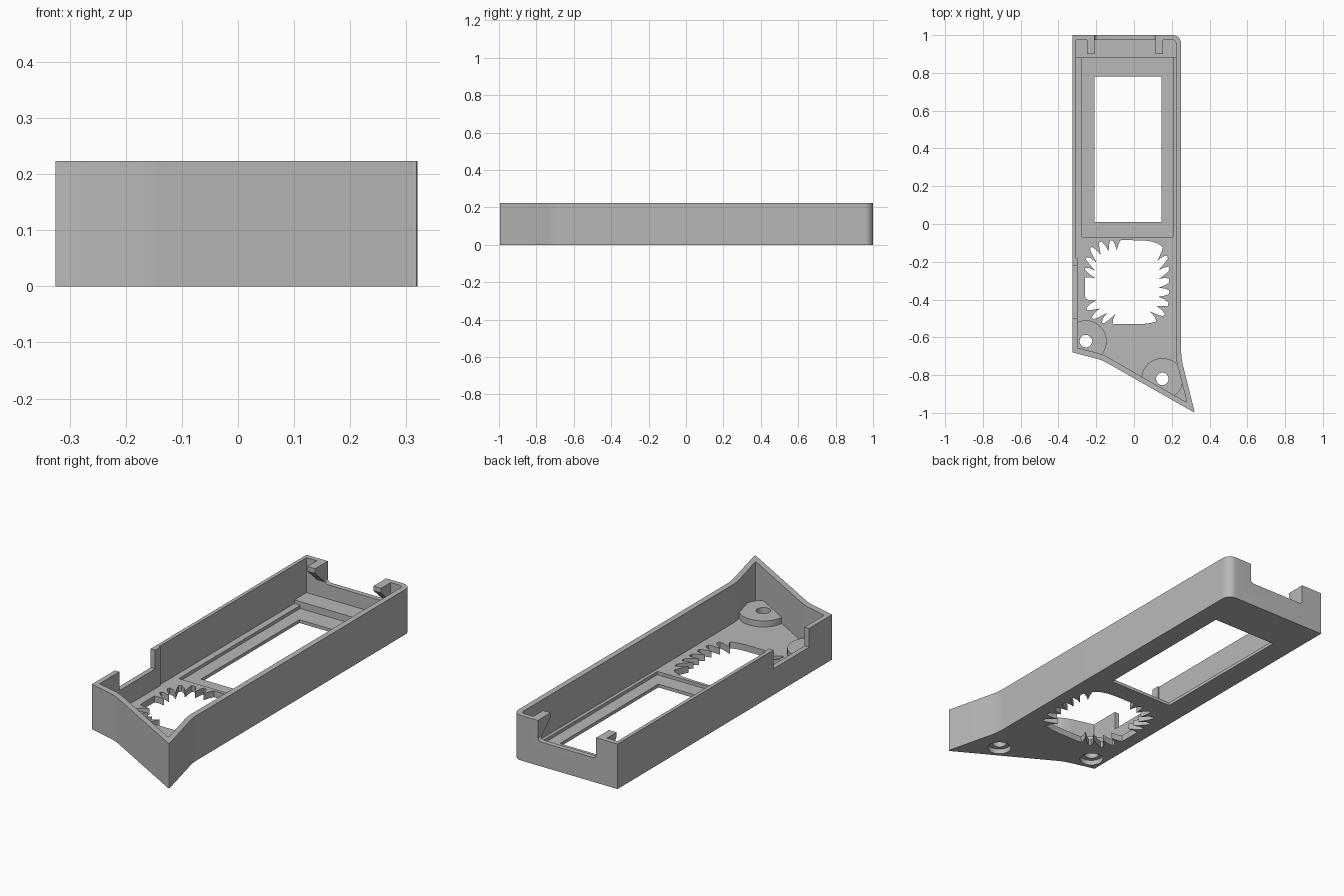
import bpy, bmesh, math
from mathutils import Vector

if "Cube" in bpy.data.objects:
    bpy.data.objects.remove(bpy.data.objects["Cube"], do_unlink=True)

HEIGHT, FLOOR = 0.223, 0.032

grey = bpy.data.materials.new("plain grey")
grey.use_nodes = True
grey.diffuse_color = (0.48, 0.48, 0.48, 1)
grey.node_tree.nodes["Principled BSDF"].inputs["Base Color"].default_value = grey.diffuse_color


def prism(name, pts, lo, hi, axis="z"):
    """Extrude a 2D outline along one axis."""
    place = {"x": lambda a, b, h: (h, a, b),
             "y": lambda a, b, h: (a, h, b),
             "z": lambda a, b, h: (a, b, h)}[axis]
    bm = bmesh.new()
    low = [bm.verts.new(place(a, b, lo)) for a, b in pts]
    high = [bm.verts.new(place(a, b, hi)) for a, b in pts]
    bm.faces.new(low)
    bm.faces.new(high)
    n = len(pts)
    for i in range(n):
        j = (i + 1) % n
        bm.faces.new((low[i], low[j], high[j], high[i]))
    bmesh.ops.recalc_face_normals(bm, faces=bm.faces)
    mesh = bpy.data.meshes.new(name)
    bm.to_mesh(mesh)
    bm.free()
    mesh.materials.append(grey)
    obj = bpy.data.objects.new(name, mesh)
    bpy.context.collection.objects.link(obj)
    return obj


def rect(x0, x1, y0, y1):
    return [(x0, y0), (x1, y0), (x1, y1), (x0, y1)]


def circle(cx, cy, r, n=40):
    return [(cx + r * math.cos(i * math.tau / n), cy + r * math.sin(i * math.tau / n))
            for i in range(n)]


def rounded(corners, steps=8):
    """Outline from (x, y, cut) corners; a cut above zero rounds that corner."""
    out = []
    for i, (x, y, r) in enumerate(corners):
        p = Vector((x, y))
        if not r:
            out.append((x, y))
            continue
        a = p + (Vector(corners[i - 1][:2]) - p).normalized() * r
        b = p + (Vector(corners[(i + 1) % len(corners)][:2]) - p).normalized() * r
        for k in range(steps + 1):
            t = k / steps
            # weighted curve that gives a true arc at right angles
            w = ((1 - t) ** 2, math.sqrt(2) * t * (1 - t), t * t)
            q = (a * w[0] + p * w[1] + b * w[2]) / sum(w)
            out.append((q.x, q.y))
    return out


def combine(obj, tool, operation="DIFFERENCE", keep=False):
    mod = obj.modifiers.new("shape", "BOOLEAN")
    mod.operation, mod.object, mod.solver = operation, tool, "EXACT"
    bpy.context.view_layer.objects.active = obj
    bpy.ops.object.modifier_apply(modifier=mod.name)
    if not keep:
        bpy.data.objects.remove(tool, do_unlink=True)


# Tray shell
outer = rounded([(-0.325, 1, 0), (0.25, 1, 0.045), (0.25, -0.71, 0.03),
                 (0.322, -1, 0.012), (-0.17, -0.72, 0.03), (-0.325, -0.68, 0)])
inner = rounded([(-0.307, 0.975, 0), (0.222, 0.975, 0.02), (0.222, -0.715, 0.03),
                 (0.28, -0.945, 0.012), (-0.165, -0.69, 0.03), (-0.3, -0.655, 0),
                 (-0.3, -0.18, 0), (-0.307, -0.18, 0)])
tray = prism("tray_shell", outer, 0, HEIGHT)
cavity = prism("cavity", inner, FLOOR, 1)
combine(tray, cavity, keep=True)

# Display recess and window
combine(tray, prism("recess", rect(-0.275, 0.206, -0.07, 0.88), 0.016, 0.1))
combine(tray, prism("window", rect(-0.21, 0.145, 0.01, 0.78), -0.1, 0.1))

# Notches in the back wall and the side wall
back_notch = rounded([(-0.208, 0.12, 0.02), (0.112, 0.12, 0.02), (0.112, 0.4, 0), (-0.208, 0.4, 0)])
combine(tray, prism("back_notch", back_notch, 0.9, 1.1, "y"))
combine(tray, prism("side_notch", rect(-0.5, -0.22, 0.13, 0.4), -0.4, -0.28, "x"))


# Ragged opening with curved teeth around a rounded square
def rim(deg, k=1.0):
    c, s = math.cos(math.radians(deg)), math.sin(math.radians(deg))
    r = k * 0.222 / (c ** 4 + s ** 4) ** 0.25
    return (-0.037 + r * c, -0.308 + r * s)


right_teeth = [10, 25, 39, 312, 325, 339, 354]
left_teeth = [104, 117, 130, 143, 156, 169, 207, 220, 233, 246]
tooth = [(-5, 1), (-2, 0.92), (4, 0.76), (3.5, 0.9), (5, 1)]
samples = [(d, 1) for d in range(0, 360, 4)
           if all(abs(d - t) > 6 for t in right_teeth + left_teeth)]
groups = [(d, [(d, k)]) for d, k in samples]
groups += [(t, [(t + d, k) for d, k in tooth]) for t in left_teeth]
groups += [(t, [(t - d, k) for d, k in reversed(tooth)]) for t in right_teeth]
ragged = [rim(d, k) for _, group in sorted(groups) for d, k in group]
combine(tray, prism("ragged_hole", ragged, -0.1, 0.1))

# Screw bosses clipped by the walls, with holes and screw head pockets
parts = [tray]
for side, cx, cy in (("right", -0.255, -0.62), ("left", 0.15, -0.82)):
    boss = prism(side + "_screw_boss", circle(cx, cy, 0.11), FLOOR, 0.062)
    combine(boss, cavity, "INTERSECT", keep=True)
    for part in (boss, tray):
        combine(part, prism("hole", circle(cx, cy, 0.033), -0.1, 0.2))
    combine(tray, prism("pocket", circle(cx, cy, 0.055), -0.1, 0.025))
    parts.append(boss)
bpy.data.objects.remove(cavity, do_unlink=True)

# Raised ledge along the back wall
parts.append(prism("back_ledge", rect(-0.31, 0.224, 0.88, 0.98), 0.02, 0.05))

# Tapered hooks beside the back notch
hook = [(0.985, HEIGHT), (0.9, HEIGHT), (0.9, 0.2), (0.985, 0.12)]
for side, x in (("right", -0.25), ("left", 0.112)):
    parts.append(prism(side + "_hook", hook, x, x + 0.042, "x"))

# Smooth the rounded walls, keep the edges sharp
bpy.ops.object.select_all(action="DESELECT")
for part in parts:
    part.select_set(True)
bpy.context.view_layer.objects.active = tray
bpy.ops.object.shade_smooth_by_angle(angle=math.radians(25))
